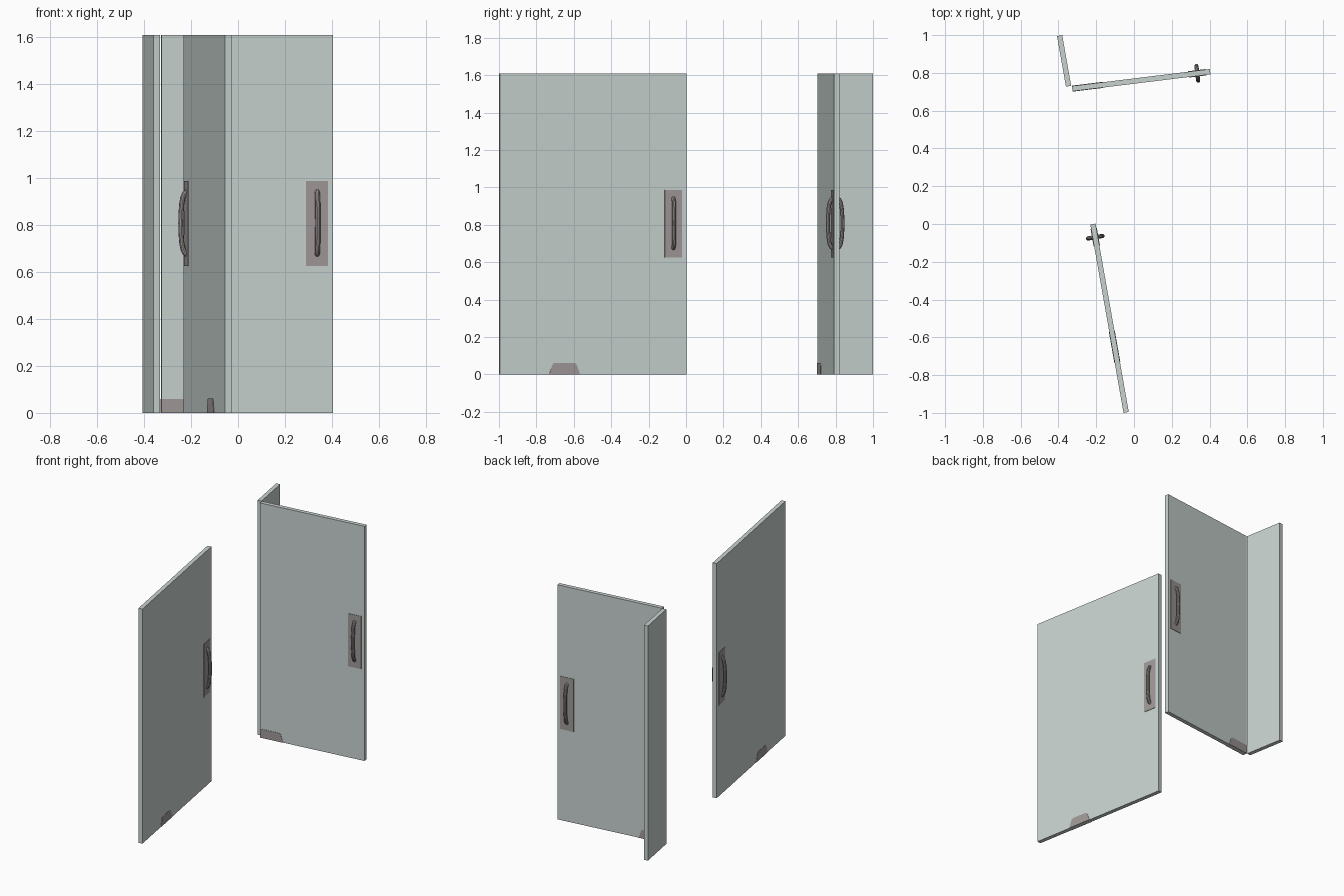
import bpy, bmesh, math
from mathutils import Matrix, Vector

if "Cube" in bpy.data.objects:
    bpy.data.objects.remove(bpy.data.objects["Cube"])

H, T = 1.608, 0.014          # panel height, half thickness


def material(name, rgb):
    m = bpy.data.materials.new(name)
    m.diffuse_color = (*rgb, 1)
    m.use_nodes = True
    m.node_tree.nodes["Principled BSDF"].inputs["Base Color"].default_value = m.diffuse_color
    return m


GLASS = material("pale_glass", (0.58, 0.65, 0.63))
METAL = material("warm_grey_metal", (0.35, 0.32, 0.315))


def prism(name, profile, v0, v1, mat, frame):
    """Extrude a (u, z) outline across the panel thickness from v0 to v1."""
    bm = bmesh.new()
    a = [bm.verts.new((u, v0, z)) for u, z in profile]
    b = [bm.verts.new((u, v1, z)) for u, z in profile]
    bm.faces.new(a)
    bm.faces.new(b[::-1])
    n = len(a)
    for i in range(n):
        bm.faces.new((a[i], b[i], b[(i + 1) % n], a[(i + 1) % n]))
    bmesh.ops.recalc_face_normals(bm, faces=bm.faces)
    me = bpy.data.meshes.new(name)
    bm.to_mesh(me)
    bm.free()
    me.materials.append(mat)
    ob = bpy.data.objects.new(name, me)
    ob.matrix_world = frame
    bpy.context.collection.objects.link(ob)
    return ob


def rect(u0, u1, z0, z1):
    return [(u0, z0), (u1, z0), (u1, z1), (u0, z1)]


def pull_handle(name, u, side, frame):
    """Bowed tube handle standing off one side of the panel."""
    path = [(0.012, 0.942), (0.022, 0.935), (0.030, 0.918), (0.035, 0.890),
            (0.038, 0.850), (0.039, 0.808)]
    path += [(v, 1.616 - z) for v, z in path[-2::-1]]
    cu = bpy.data.curves.new(name, 'CURVE')
    cu.dimensions = '3D'
    cu.bevel_depth = 0.011
    cu.bevel_resolution = 3
    cu.use_fill_caps = True
    sp = cu.splines.new('POLY')
    sp.points.add(len(path) - 1)
    for p, (v, z) in zip(sp.points, path):
        p.co = (u, side * v, z, 1)
    cu.materials.append(METAL)
    ob = bpy.data.objects.new(name, cu)
    ob.matrix_world = frame
    bpy.context.collection.objects.link(ob)
    bpy.ops.object.select_all(action='DESELECT')
    ob.select_set(True)
    bpy.context.view_layer.objects.active = ob
    bpy.ops.object.convert(target='MESH')
    bpy.ops.object.shade_smooth_by_angle()


def panel(name, start, degrees, length, handle_u=None, patch=None):
    frame = (Matrix.Translation(Vector((*start, 0)))
             @ Matrix.Rotation(math.radians(degrees), 4, 'Z'))
    prism(name, rect(0, length, 0, H), -T, T, GLASS, frame)
    for side, tag in ((-1, "outer"), (1, "inner")):
        if handle_u:
            prism(f"{name}_{tag}_handle_plate",
                  rect(handle_u - 0.047, handle_u + 0.047, 0.625, 0.987),
                  side * T, side * (T + 0.003), METAL, frame)
            pull_handle(f"{name}_{tag}_handle", handle_u, side, frame)
        if patch:
            prism(f"{name}_{tag}_floor_hinge", patch,
                  side * T, side * (T + 0.002), METAL, frame)


# floor hinge outlines: one mid-panel, one at the hinge end
mid_patch = [(0.268, 0), (0.435, 0), (0.418, 0.050), (0.412, 0.058), (0.402, 0.062),
             (0.300, 0.062), (0.290, 0.058), (0.284, 0.050)]
end_patch = [(0, 0), (0.163, 0), (0.147, 0.050), (0.141, 0.057), (0.131, 0.060),
             (0, 0.060)]

# two doors and a short fixed side panel
panel("front_door", (-0.0415, -0.9976), 100, 1.013, 0.942, mid_patch)
panel("rear_door", (-0.327, 0.7165), 7, 0.7355, 0.667, end_patch)
panel("fixed_side_panel", (-0.3465, 0.7295), 100, 0.272)
